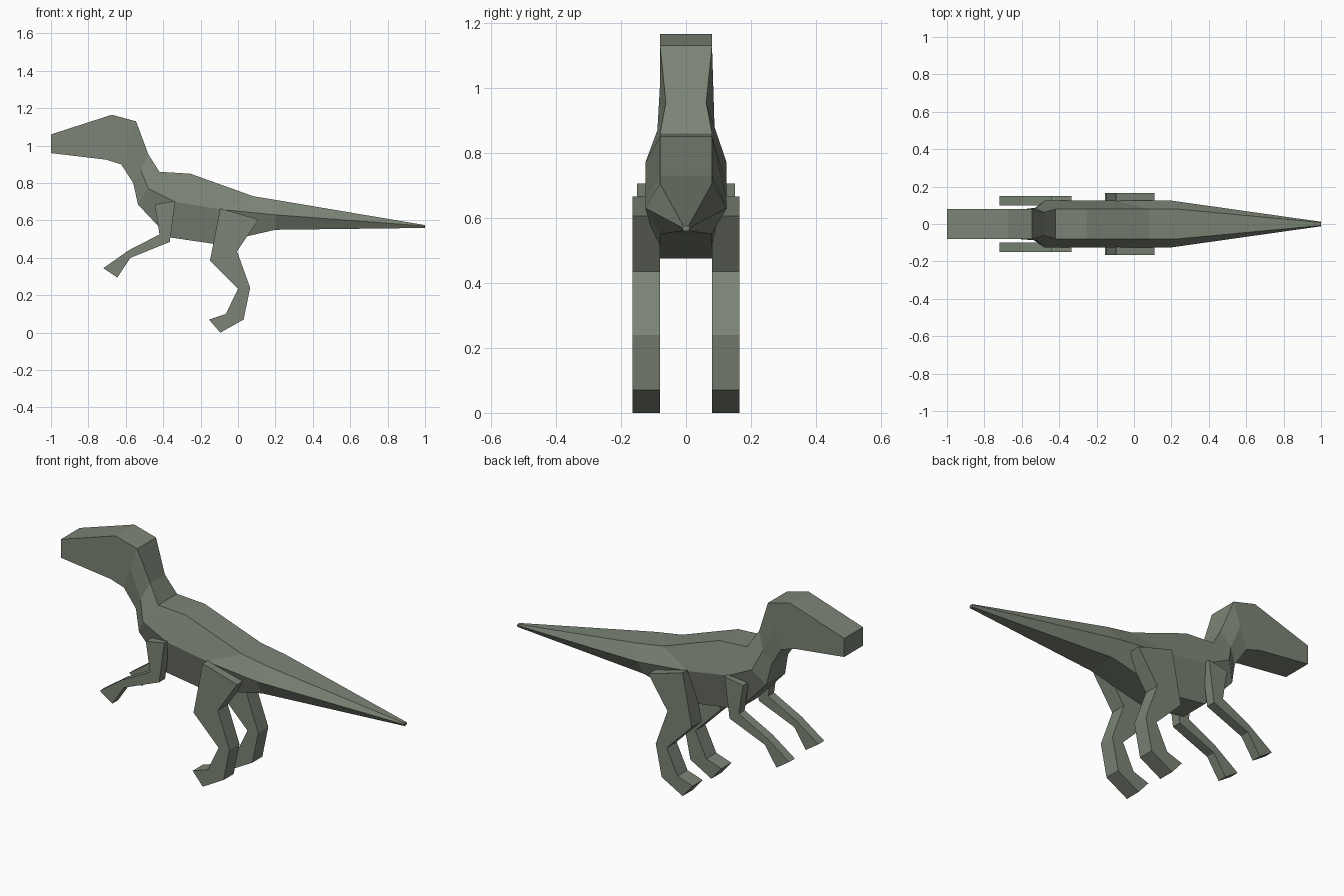
import bpy, bmesh

if "Cube" in bpy.data.objects:
    bpy.data.objects.remove(bpy.data.objects["Cube"])

skin = bpy.data.materials.new("skin")
skin.diffuse_color = (0.20, 0.23, 0.18, 1)
skin.use_nodes = True
skin.node_tree.nodes["Principled BSDF"].inputs["Base Color"].default_value = skin.diffuse_color


def finish(name, bm):
    bmesh.ops.recalc_face_normals(bm, faces=bm.faces[:])
    mesh = bpy.data.meshes.new(name)
    bm.to_mesh(mesh)
    bm.free()
    mesh.materials.append(skin)
    ob = bpy.data.objects.new(name, mesh)
    bpy.context.collection.objects.link(ob)
    return ob


def loft(name, stations):
    """Six-sided rings, each given as top, middle and bottom (x, z, half width)."""
    bm = bmesh.new()
    rings = []
    for s in stations:
        pts = [(x, w, z) for x, z, w in s] + [(x, -w, z) for x, z, w in reversed(s)]
        rings.append([bm.verts.new(p) for p in pts])
    for a, b in zip(rings, rings[1:]):
        for i in range(6):
            j = (i + 1) % 6
            bm.faces.new((a[i], a[j], b[j], b[i]))
    bm.faces.new(rings[0])
    bm.faces.new(rings[-1])
    return finish(name, bm)


def limb_pair(name, back, front, y0, y1):
    """Side outline given as matching back and front points, thickened and mirrored."""
    bm = bmesh.new()
    rows = []
    for (bx, bz), (fx, fz) in zip(back, front):
        rows.append([bm.verts.new(p) for p in
                     ((bx, y0, bz), (fx, y0, fz), (fx, y1, fz), (bx, y1, bz))])
    for a, b in zip(rows, rows[1:]):
        for i in range(4):
            j = (i + 1) % 4
            bm.faces.new((a[i], a[j], b[j], b[i]))
    bm.faces.new(rows[0])
    bm.faces.new(rows[-1])
    ob = finish(name, bm)
    mirror = ob.modifiers.new("mirror", 'MIRROR')
    mirror.use_axis = (False, True, False)
    return ob


# Head, neck, torso and tail as one continuous skin
loft("body", [
    ((-1.00, 1.06, .08), (-1.00, 1.01, .08), (-1.00, .96, .08)),      # snout
    ((-.675, 1.165, .08), (-.69, 1.04, .08), (-.705, .925, .08)),     # brow
    ((-.545, 1.13, .08), (-.585, 1.01, .08), (-.625, .90, .08)),      # back of head
    ((-.48, .955, .062), (-.52, .87, .088), (-.56, .80, .07)),        # neck
    ((-.42, .86, .08), (-.48, .77, .125), (-.535, .685, .08)),        # shoulders
    ((-.255, .85, .08), (-.34, .70, .125), (-.37, .51, .08)),         # chest
    ((.08, .73, .08), (-.10, .66, .125), (-.13, .475, .08)),          # hips
    ((.23, .705, .08), (.20, .63, .125), (.20, .55, .08)),            # tail root
    ((1.00, .575, .008), (1.00, .57, .012), (1.00, .56, .008)),       # tail tip
])

# Hind legs: thigh, shin, ankle, foot
limb_pair("hind_legs",
          [(.11, .605), (-.005, .435), (.065, .24), (.03, .07), (-.095, .0)],
          [(-.095, .665), (-.15, .385), (.0, .235), (-.065, .10), (-.155, .07)],
          .08, .165)

# Arms: upper arm, forearm, hand
limb_pair("arms",
          [(-.335, .705), (-.365, .485), (-.575, .40), (-.645, .295)],
          [(-.445, .685), (-.42, .525), (-.585, .44), (-.72, .345)],
          .10, .15)
